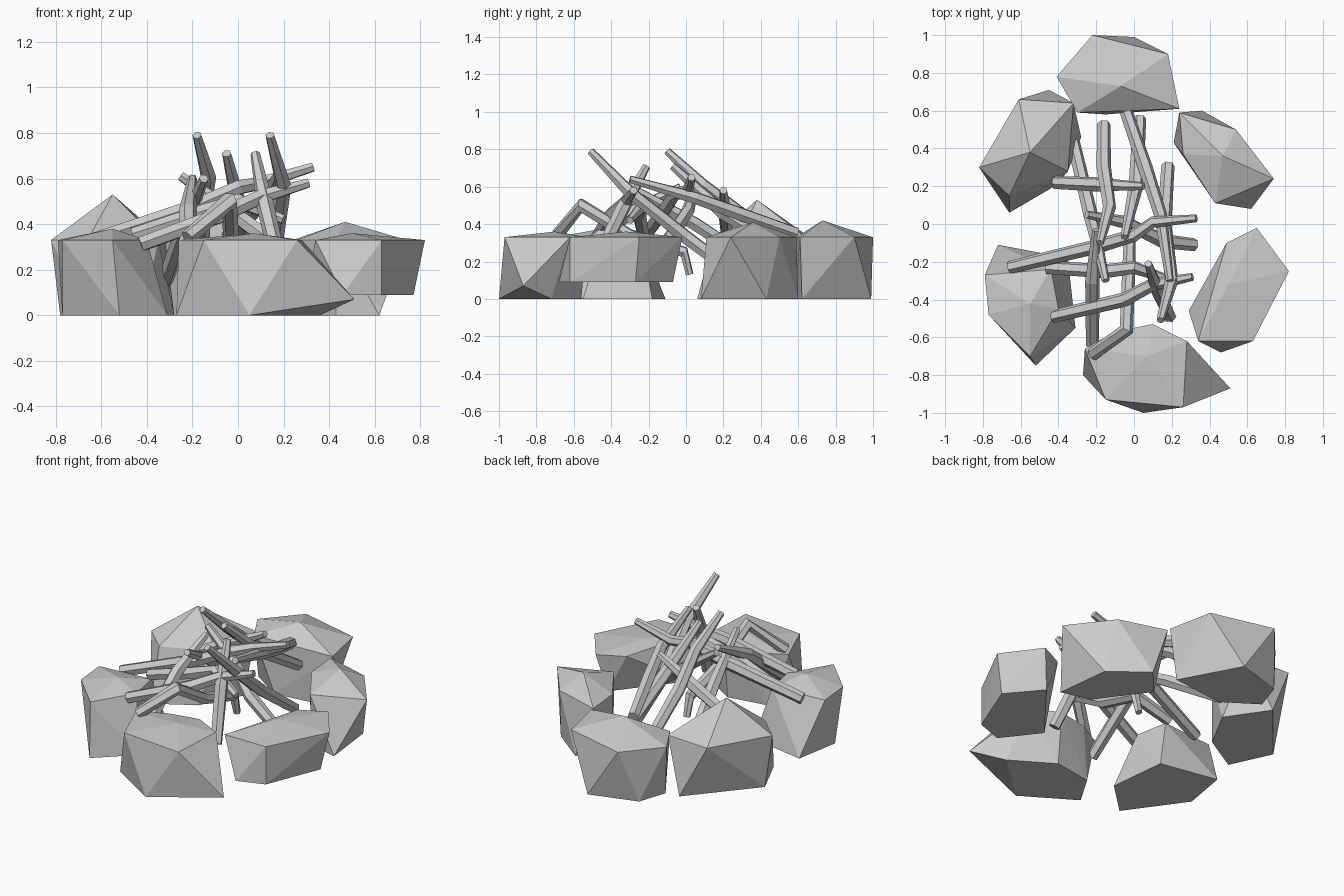
import bpy, bmesh
from mathutils import Vector


def finish(bm, name):
    bmesh.ops.recalc_face_normals(bm, faces=bm.faces)
    me = bpy.data.meshes.new(name)
    bm.to_mesh(me)
    bm.free()
    bpy.context.collection.objects.link(bpy.data.objects.new(name, me))


def rock(name, apex, upper, lower, base=0.0, extra=()):
    """Faceted boulder: apex, shoulder ring at z=0.33, flat base ring."""
    bm = bmesh.new()
    pts = [apex] + [(x, y, 0.33) for x, y in upper] + [(x, y, base) for x, y in lower] + list(extra)
    vs = [bm.verts.new(p) for p in pts]
    res = bmesh.ops.convex_hull(bm, input=vs)
    junk = [v for v in res['geom_interior'] if isinstance(v, bmesh.types.BMVert)]
    if junk:
        bmesh.ops.delete(bm, geom=junk, context='VERTS')
    finish(bm, name)


HEXAGON = [(1, 0), (.5, .866), (-.5, .866), (-1, 0), (-.5, -.866), (.5, -.866)]


def stick(name, pts, r0=0.035, rm=0.039, r1=0.021):
    """Bent six-sided branch, thickest in the middle, swept along a few points."""
    bm = bmesh.new()
    p = [Vector(q) for q in pts]
    last = len(p) - 1
    rings = []
    ref = Vector((0.13, 0.21, 1))
    for i, c in enumerate(p):
        t = (p[min(i + 1, last)] - p[max(i - 1, 0)]).normalized()
        a = t.cross(ref).normalized()
        b = t.cross(a)
        r = r0 if i == 0 else r1 if i == last else rm - 0.004 * (i - 1)
        rings.append([bm.verts.new(c + a * (r * u) + b * (r * v)) for u, v in HEXAGON])
    for A, B in zip(rings, rings[1:]):
        for k in range(6):
            n = (k + 1) % 6
            bm.faces.new((A[k], A[n], B[n], B[k]))
    bm.faces.new(rings[0])
    bm.faces.new(rings[-1])
    finish(bm, name)


# Ring of stones
rock("stone_back", (-.07, .73, .42),
     [(-.41, .78), (-.22, 1.0), (.18, .90), (.24, .61), (-.30, .59)],
     [(-.30, .90), (0, .99), (.20, .62), (-.15, .58), (-.36, .72)])
rock("stone_back_right", (.47, .36, .41),
     [(.24, .59), (.54, .50), (.74, .24), (.43, .11), (.26, .37)],
     [(.21, .43), (.36, .60), (.58, .43), (.62, .08), (.43, .13)])
rock("stone_back_left", (-.55, .38, .53),
     [(-.82, .30), (-.61, .66), (-.32, .64), (-.35, .28), (-.66, .15)],
     [(-.78, .32), (-.45, .71), (-.28, .46), (-.42, .2), (-.66, .06)])
rock("stone_front_left", (-.55, -.42, .38),
     [(-.79, -.27), (-.44, -.24), (-.40, -.45), (-.55, -.70), (-.77, -.48)],
     [(-.72, -.11), (-.35, -.18), (-.31, -.55), (-.52, -.75), (-.77, -.40)])
rock("stone_front_right", (.50, -.32, .36),
     [(.65, -.02), (.82, -.25), (.63, -.62), (.34, -.62), (.49, -.10)],
     [(.46, -.68), (.29, -.46), (.77, -.27), (.60, -.07), (.63, -.62)], base=.09)
rock("stone_front", (.07, -.70, .36),
     [(-.26, -.66), (-.15, -.93), (.26, -.97), (.28, -.62), (.10, -.53), (-.10, -.57)],
     [(-.27, -.80), (.05, -1.0), (.36, -.72), (.10, -.56), (-.15, -.6)],
     extra=[(.51, -.87, .07)])

# Heap of branches, each from its thick end to its thin end
branches = [
    [(-.32, .43, .15), (-.23, .05, .40), (-.15, -.30, .60)],
    [(-.16, .53, .28), (-.16, .30, .45), (-.13, .09, .61), (-.18, -.10, .79)],
    [(-.04, .59, .35), (.06, .30, .45), (.14, .05, .54), (.19, -.30, .64)],
    [(.18, .31, .10), (.16, 0, .33), (.20, -.30, .57), (.14, -.51, .79)],
    [(-.42, .22, .34), (-.20, .21, .45), (.05, .20, .58)],
    [(-.66, -.23, .32), (-.20, -.12, .47), (0, -.06, .56), (.10, .01, .58), (.33, .03, .65)],
    [(.32, -.11, .20), (.15, -.09, .32), (-.05, .01, .47), (-.25, .05, .61)],
    [(-.46, -.23, .35), (-.15, -.25, .45), (0, -.23, .50), (.20, -.30, .42)],
    [(-.43, -.49, .31), (-.05, -.40, .45), (.10, -.32, .52), (.31, -.28, .58)],
    [(-.22, -.64, .20), (-.22, -.30, .46), (-.20, -.03, .60)],
    [(-.22, -.69, .34), (-.04, -.56, .50), (-.03, -.30, .34), (-.02, -.01, .25), (-.02, .02, .13)],
    [(.19, -.49, .18), (.12, -.34, .48), (.075, -.21, .71)],
    [(.03, .56, .24), (.01, .20, .46), (-.05, -.07, .71)],
]
for i, pts in enumerate(branches):
    stick(f"branch_{i + 1}", pts)
